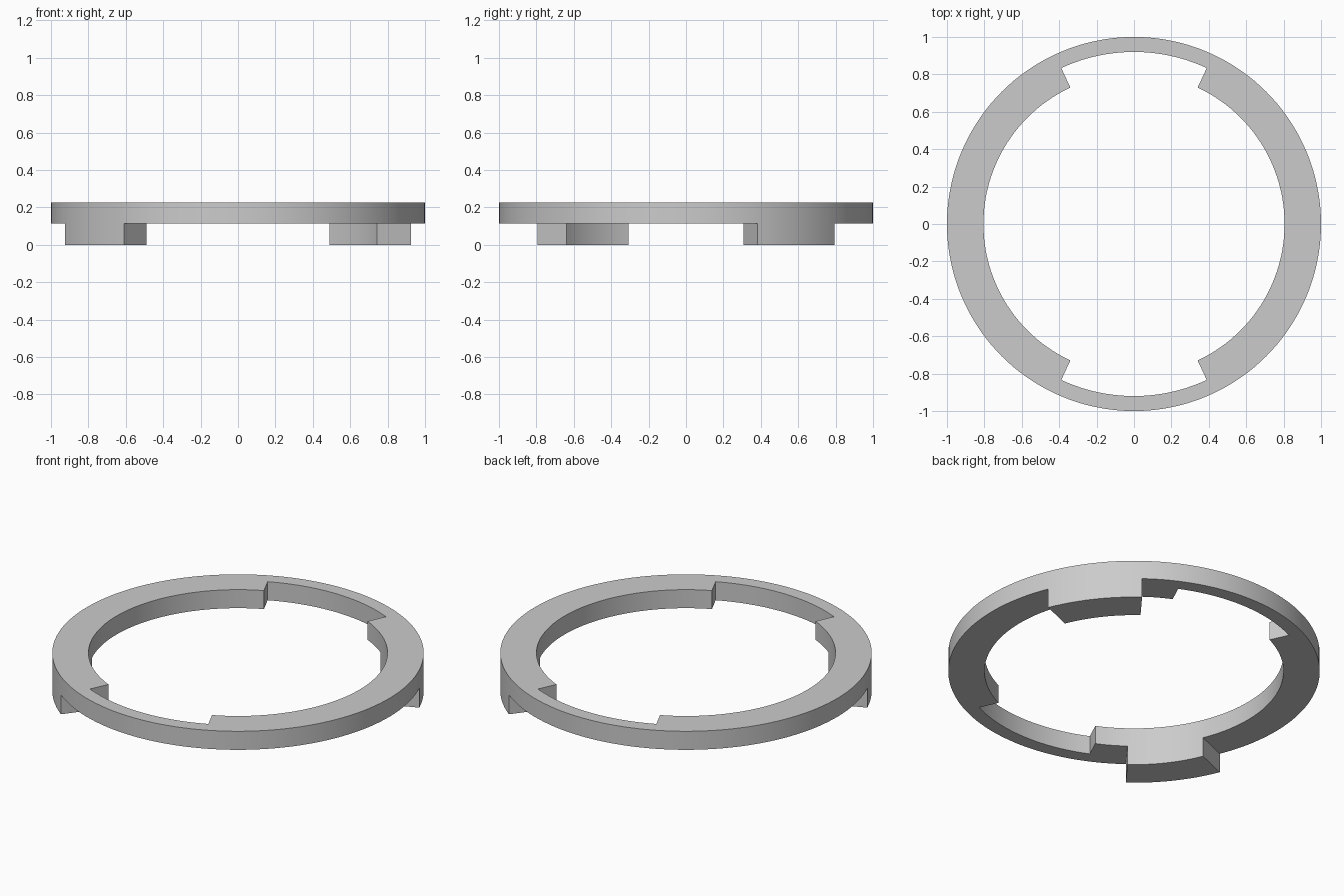
import bpy
import bmesh
from math import cos, sin, radians

cube = bpy.data.objects.get("Cube")
if cube:
    bpy.data.objects.remove(cube, do_unlink=True)

STEP = 2.5                        # degrees per segment
SEGMENTS = int(360 / STEP)
RADII = (0.805, 0.92, 1.0)        # bore, notch floor, rim
RING_BOTTOM, RING_TOP = 0.115, 0.225
NOTCH_HALF = 25                   # notches centred on front and back
TAB_START, TAB_END = 22.5, 52.5   # tabs repeat every half turn


def in_notch(angle):
    return abs(angle % 180 - 90) < NOTCH_HALF


def in_tab(angle):
    return TAB_START < angle % 180 < TAB_END


def extrude(bm, faces, height):
    result = bmesh.ops.extrude_face_region(bm, geom=faces)
    verts = [g for g in result["geom"] if isinstance(g, bmesh.types.BMVert)]
    bmesh.ops.translate(bm, verts=verts, vec=(0, 0, height))


# Flat ring plan, leaving out the inner band at the notches
bm = bmesh.new()
loops = [[bm.verts.new((r * cos(radians(i * STEP)), r * sin(radians(i * STEP)), RING_BOTTOM))
          for i in range(SEGMENTS)] for r in RADII]
tab_faces = []
for i in range(SEGMENTS):
    angle, j = (i + 0.5) * STEP, (i + 1) % SEGMENTS
    for band in range(2):
        if band == 0 and in_notch(angle):
            continue
        a, b = loops[band], loops[band + 1]
        face = bm.faces.new((a[i], a[j], b[j], b[i]))
        if in_tab(angle):
            tab_faces.append(face)
bmesh.ops.delete(bm, geom=[v for v in bm.verts if not v.link_faces], context="VERTS")

# Ring body upwards, then the two locking tabs downwards
extrude(bm, bm.faces[:], RING_TOP - RING_BOTTOM)
extrude(bm, tab_faces, -RING_BOTTOM)
bmesh.ops.recalc_face_normals(bm, faces=bm.faces[:])

mesh = bpy.data.meshes.new("locking_ring")
bm.to_mesh(mesh)
bm.free()
ring = bpy.data.objects.new("locking_ring", mesh)
bpy.context.collection.objects.link(ring)

# Plain grey finish
grey = bpy.data.materials.new("grey")
grey.use_nodes = True
colour = (0.6, 0.6, 0.6, 1)
grey.diffuse_color = colour
grey.node_tree.nodes["Principled BSDF"].inputs["Base Color"].default_value = colour
mesh.materials.append(grey)

# Smooth round walls with crisp edges
bpy.ops.object.select_all(action="DESELECT")
ring.select_set(True)
bpy.context.view_layer.objects.active = ring
bpy.ops.object.shade_smooth_by_angle(angle=radians(30))
